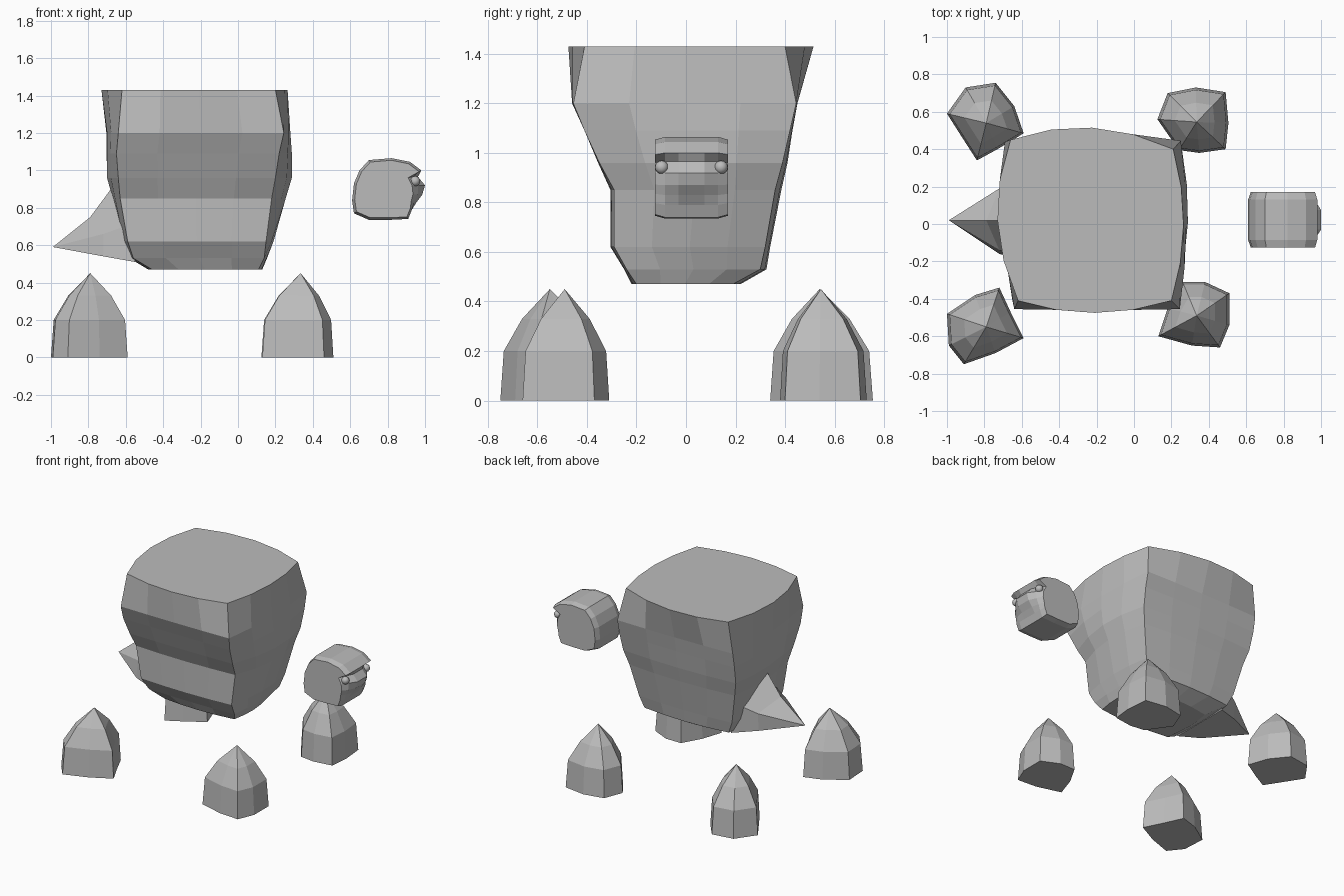
import bpy, bmesh, math
from mathutils import Vector

if "Cube" in bpy.data.objects:
    bpy.data.objects.remove(bpy.data.objects["Cube"])

grey = bpy.data.materials.new("stone grey")
grey.diffuse_color = (0.5, 0.5, 0.5, 1)
grey.use_nodes = True
grey.node_tree.nodes["Principled BSDF"].inputs["Base Color"].default_value = grey.diffuse_color


def loft(name, rings, tip=None):
    """Skin closed rings of points; cap the start, and cap or point the end."""
    bm = bmesh.new()
    vr = [[bm.verts.new(p) for p in r] for r in rings]
    n = len(vr[0])
    for a, b in zip(vr, vr[1:]):
        for i in range(n):
            j = (i + 1) % n
            bm.faces.new((a[i], a[j], b[j], b[i]))
    bm.faces.new(vr[0][::-1])
    if tip:
        t = bm.verts.new(tip)
        for i in range(n):
            bm.faces.new((vr[-1][i], vr[-1][(i + 1) % n], t))
    else:
        bm.faces.new(vr[-1])
    bmesh.ops.recalc_face_normals(bm, faces=bm.faces[:])
    me = bpy.data.meshes.new(name)
    bm.to_mesh(me)
    bm.free()
    me.materials.append(grey)
    ob = bpy.data.objects.new(name, me)
    bpy.context.collection.objects.link(ob)
    return ob


def body_ring(z, fl, fr, br, bl, mids):
    """Four corners whose sides bow out to mids = front y, right x, back y, left x."""
    c = [Vector(p) for p in (fl, fr, br, bl)]
    pts = []
    for s in range(4):
        a, b = c[s], c[(s + 1) % 4]
        axis = 1 - s % 2
        bow = mids[s] - (a[axis] + b[axis]) / 2
        for k in range(4):
            t = k / 4
            p = a.lerp(b, t)
            p[axis] += bow * (1 - (2 * t - 1) ** 2)
            pts.append((p.x, p.y, z))
    return pts


# Body: flat-topped block that narrows downward
loft("body", [
    body_ring(0.47, (-.46, -.20), (.11, -.20), (.10, .19), (-.46, .19), (-.22, .13, .22, -.48)),
    body_ring(0.53, (-.56, -.24), (.14, -.24), (.13, .30), (-.56, .30), (-.25, .155, .325, -.58)),
    body_ring(0.62, (-.59, -.29), (.15, -.29), (.16, .32), (-.60, .32), (-.305, .19, .34, -.62)),
    body_ring(0.85, (-.63, -.29), (.18, -.29), (.21, .36), (-.65, .36), (-.305, .255, .385, -.67)),
    body_ring(0.96, (-.64, -.35), (.20, -.35), (.24, .39), (-.68, .39), (-.355, .288, .41, -.70)),
    body_ring(1.09, (-.65, -.41), (.22, -.41), (.25, .42), (-.69, .42), (-.41, .288, .43, -.70)),
    body_ring(1.20, (-.64, -.455), (.245, -.455), (.25, .445), (-.69, .44), (-.46, .28, .45, -.70)),
    body_ring(1.43, (-.62, -.41), (.20, -.41), (.21, .40), (-.66, .45), (-.475, .265, .515, -.73)),
])

# Tail: faceted spike on the left side
loft("tail", [
    [(-.55, -.20, .51), (-.55, -.20, .72), (-.62, .02, .98), (-.55, .26, .74), (-.55, .26, .51)],
    [(-.72, -.16, .54), (-.72, -.14, .66), (-.79, .02, .75), (-.72, .19, .67), (-.72, .18, .54)],
], (-.99, .02, .59))


def foot(name, outline, tip):
    rings = []
    for z, s in ((0, 1), (.2, .93), (.33, .56)):
        rings.append([(tip[0] + (x - tip[0]) * s, tip[1] + (y - tip[1]) * s, z) for x, y in outline])
    loft(name, rings, (*tip, .45))


# Feet: four pointed stumps
foot("front_left_foot", [(-1, -.48), (-.99, -.65), (-.91, -.75), (-.74, -.69), (-.59, -.61),
                         (-.66, -.47), (-.72, -.34), (-.85, -.38)], (-.79, -.55))
foot("back_left_foot", [(-1, .59), (-.93, .48), (-.84, .34), (-.73, .40), (-.59, .485),
                        (-.64, .63), (-.74, .755), (-.90, .73)], (-.79, .54))
foot("front_right_foot", [(.13, -.60), (.31, -.65), (.46, -.66), (.51, -.54), (.51, -.37),
                          (.38, -.31), (.26, -.31), (.18, -.45)], (.335, -.49))
foot("back_right_foot", [(.125, .56), (.24, .395), (.35, .38), (.49, .40), (.505, .54),
                         (.49, .705), (.33, .73), (.18, .70)], (.335, .545))

# Head: side profile swept across its width; second value pulls the face in at the cheeks
profile = [(.62, .77, 0), (.61, .84, 0), (.62, .93, 0), (.65, 1.0, 0), (.70, 1.055, 0),
           (.82, 1.065, 0), (.92, 1.045, 0), (.98, 1.0, 0), (.962, .965, .045),
           (1.0, .92, .06), (.985, .87, .04), (.955, .83, .02), (.93, .79, 0), (.91, .74, 0),
           (.81, .735, 0), (.70, .735, 0)]
head = []
for y, s, pull in ((-.125, .93, 1), (-.085, 1, .6), (-.03, 1, 0), (.075, 1, 0), (.13, 1, .6), (.17, .93, 1)):
    head.append([(.81 + (x - d * pull - .81) * s, y, .90 + (z - .90) * s) for x, z, d in profile])
loft("head", head)

# Eyes: small balls at the front corners of the head
for name, y in (("right_eye", -.098), ("left_eye", .142)):
    bpy.ops.mesh.primitive_uv_sphere_add(segments=12, ring_count=8, radius=.027, location=(.947, y, .942))
    eye = bpy.context.object
    eye.name = name
    eye.data.materials.append(grey)
    bpy.ops.object.shade_smooth_by_angle()
